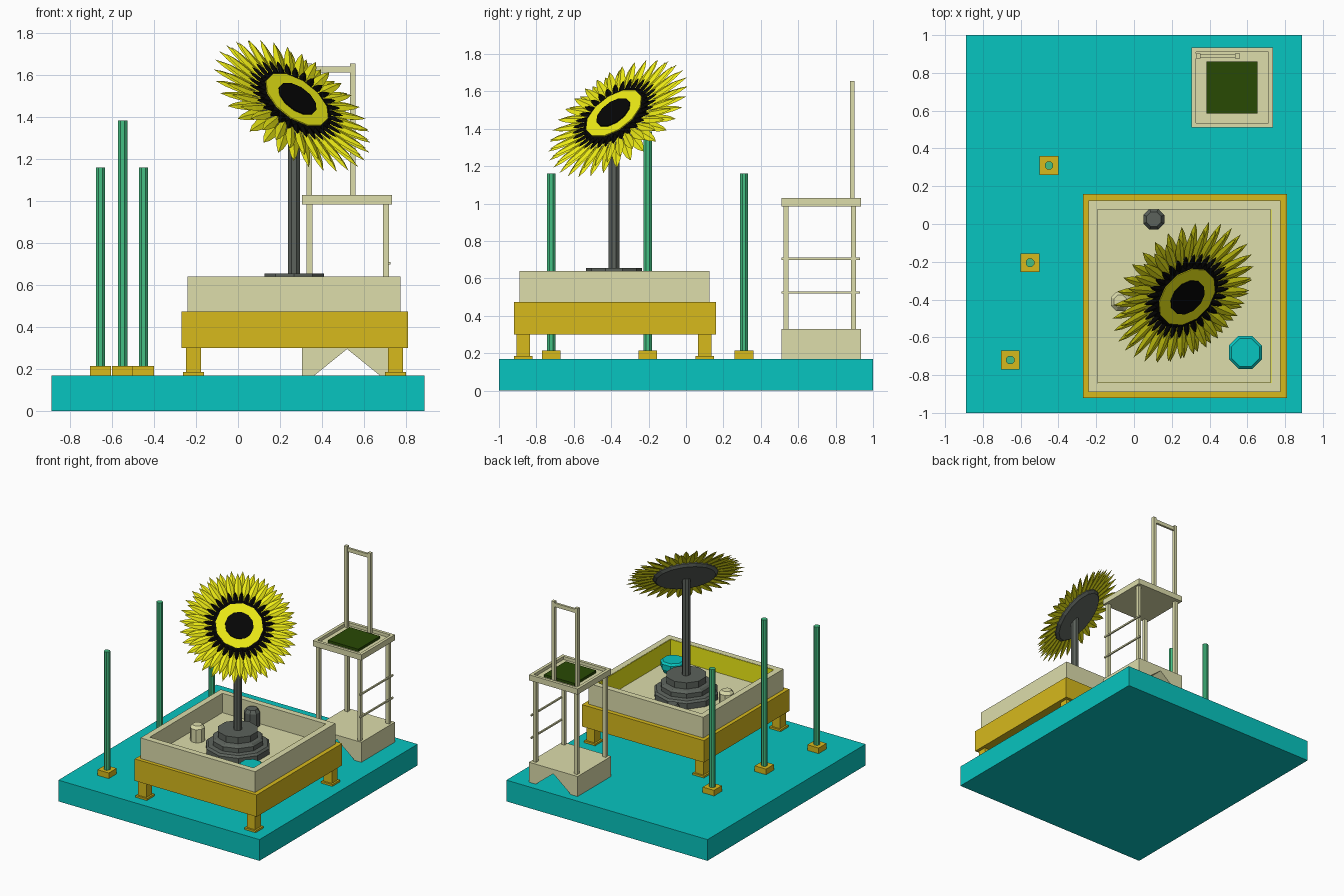
import bpy, bmesh, math
from mathutils import Vector, Matrix

if "Cube" in bpy.data.objects:
    bpy.data.objects.remove(bpy.data.objects["Cube"])

def mat(name, rgb):
    m = bpy.data.materials.new(name)
    m.diffuse_color = [(c / 255) ** 2.2 for c in rgb] + [1]
    m.use_nodes = True
    m.node_tree.nodes["Principled BSDF"].inputs["Base Color"].default_value = m.diffuse_color
    return m

TEAL = mat("teal", (16, 195, 190))
GOLD = mat("gold", (214, 184, 34))
CREAM = mat("cream", (220, 220, 170))
GREY = mat("grey", (92, 98, 92))
GREEN = mat("green", (70, 190, 130))
DARK = mat("dark_green", (45, 75, 12))
YELLOW = mat("yellow", (238, 236, 28))
BLACK = mat("black", (14, 14, 14))

def finish(name, bm, m):
    me = bpy.data.meshes.new(name)
    bm.to_mesh(me)
    bm.free()
    me.materials.append(m)
    ob = bpy.data.objects.new(name, me)
    bpy.context.collection.objects.link(ob)
    return ob

def box(name, x0, x1, y0, y1, z0, z1, m):
    bm = bmesh.new()
    bmesh.ops.create_cube(bm, size=1)
    for v in bm.verts:
        v.co = ((x0 + x1) / 2 + v.co.x * (x1 - x0), (y0 + y1) / 2 + v.co.y * (y1 - y0),
                (z0 + z1) / 2 + v.co.z * (z1 - z0))
    return finish(name, bm, m)

def lathe(name, prof, n, m, xf):
    """Closed n-sided turned solid from (radius, height) points."""
    bm = bmesh.new()
    rings = [[bm.verts.new((r * math.cos((i + .5) * math.tau / n), r * math.sin((i + .5) * math.tau / n), z))
              for i in range(n)] for r, z in prof]
    for a, b in zip(rings, rings[1:]):
        for i in range(n):
            j = (i + 1) % n
            bm.faces.new((a[i], a[j], b[j], b[i]))
    bm.faces.new(rings[0][::-1])
    bm.faces.new(rings[-1])
    bm.transform(xf)
    return finish(name, bm, m)

def at(x, y, z=0):
    return Matrix.Translation((x, y, z))

def tray(name, x0, x1, y0, y1, z0, z1, t, floor, m):
    """Open box: outer block with its top inset and pushed down to the floor."""
    bm = bmesh.new()
    def ring(d, z):
        return [bm.verts.new(p) for p in ((x0 + d, y0 + d, z), (x1 - d, y0 + d, z),
                                          (x1 - d, y1 - d, z), (x0 + d, y1 - d, z))]
    rs = [ring(0, z0), ring(0, z1), ring(t, z1), ring(t, floor)]
    for a, b in zip(rs, rs[1:]):
        for i in range(4):
            j = (i + 1) % 4
            bm.faces.new((a[i], a[j], b[j], b[i]))
    bm.faces.new(rs[0][::-1])
    bm.faces.new(rs[-1])
    return finish(name, bm, m)

# Ground slab
box("base_slab", -.89, .89, -1, 1, 0, .17, TEAL)

# Planter: frame, legs, tray with two yellow inner panels
box("planter_frame", -.27, .81, -.92, .16, .30, .475, GOLD)
for i, x in enumerate((-.213, .75)):
    for j, y in enumerate((-.87, .10)):
        box(f"planter_leg_{i}{j}", x - .036, x + .036, y - .036, y + .036, .17, .30, GOLD)
        box(f"planter_foot_{i}{j}", x - .05, x + .05, y - .05, y + .05, .17, .185, GOLD)
tray("planter_tray", -.24, .775, -.89, .125, .475, .64, .048, .485, CREAM)
box("front_inner_panel", -.19, .727, -.842, -.838, .485, .638, YELLOW)
box("right_inner_panel", .723, .727, -.842, .077, .485, .638, YELLOW)

# Pots inside the planter
lathe("grey_pot", [(.06, .485), (.06, .595), (.042, .62)], 8, GREY, at(.105, .025))
lathe("cream_pot", [(.055, .485), (.055, .59), (.036, .612)], 8, CREAM, at(-.072, -.41))
lathe("teal_bowl", [(.075, .485), (.095, .52), (.095, .56), (.08, .575)], 8, TEAL, at(.59, -.68))

# Stepped pedestal and stem
PX, PY = .268, -.385
lathe("pedestal", [(.24, .485), (.24, .53), (.225, .545), (.19, .55), (.19, .585), (.175, .60),
                   (.15, .605), (.15, .655)], 10, GREY, at(PX, PY))
lathe("flower_stem", [(.031, .65), (.031, 1.43)], 8, GREY, at(PX, PY))

# Flower head, tilted to face front right and up
N = Vector((.51, -.51, .69)).normalized()
HEAD = Matrix.Translation((.265, -.37, 1.462)) @ N.to_track_quat('Z', 'Y').to_matrix().to_4x4()
lathe("flower_back", [(.22, -.03), (.24, -.012), (.24, 0)], 16, GREY, HEAD)
lathe("seed_disc", [(.2, 0), (.2, .02), (.18, .028)], 16, BLACK, HEAD)
lathe("yellow_ring", [(.175, .02), (.175, .034)], 12, YELLOW, HEAD)
lathe("flower_centre", [(.105, .03), (.105, .04)], 12, BLACK, HEAD)

def petals(name, n, r0, r1, w, z, lift, phase, m):
    """Ring of pointed leaves, each creased along its middle."""
    bm = bmesh.new()
    for k in range(n):
        rot = Matrix.Rotation((k + phase) * math.tau / n, 4, 'Z')
        rows = [(r0, w * .3, 0), (r0 + (r1 - r0) * .5, w * .5, lift * .5), (r0 + (r1 - r0) * .8, w * .3, lift * .8)]
        vs = [[bm.verts.new(rot @ Vector((r, s * h, z + dz + (.008 if s == 0 else 0)))) for s in (-1, 0, 1)]
              for r, h, dz in rows]
        tip = bm.verts.new(rot @ Vector((r1, 0, z + lift)))
        for a, b in zip(vs, vs[1:]):
            bm.faces.new((a[0], b[0], b[1], a[1]))
            bm.faces.new((a[1], b[1], b[2], a[2]))
        bm.faces.new((vs[-1][0], tip, vs[-1][1]))
        bm.faces.new((vs[-1][1], tip, vs[-1][2]))
    bm.transform(HEAD)
    return finish(name, bm, m)

petals("outer_petals", 32, .19, .435, .062, -.008, -.005, 0, YELLOW)
petals("inner_petals", 32, .19, .405, .055, .002, .02, .5, YELLOW)
petals("black_florets", 32, .16, .265, .036, .018, .008, 0, BLACK)

# Three marker poles on square feet
for i, (x, y, h) in enumerate(((-.45, .31, 1.16), (-.55, -.205, 1.385), (-.655, -.72, 1.16))):
    box(f"pole_foot_{i}", x - .05, x + .05, y - .05, y + .05, .17, .215, GOLD)
    lathe(f"pole_{i}", [(.024, .215), (.024, h)], 8, GREEN, at(x, y))

# Tall chair: notched plinth extruded along y
bm = bmesh.new()
prof = [(.305, .17), (.365, .17), (.52, .295), (.675, .17), (.735, .17), (.735, .33), (.305, .33)]
f = bm.faces.new([bm.verts.new((x, .51, z)) for x, z in prof])
ext = bmesh.ops.extrude_face_region(bm, geom=[f])
bmesh.ops.translate(bm, vec=(0, .425, 0), verts=[g for g in ext["geom"] if isinstance(g, bmesh.types.BMVert)])
bmesh.ops.recalc_face_normals(bm, faces=bm.faces)
finish("chair_plinth", bm, CREAM)

# Chair posts, rungs, seat and back
for i, x in enumerate((.34, .705)):
    for j, y in enumerate((.535, .895)):
        box(f"chair_post_{i}{j}", x - .014, x + .014, y - .014, y + .014, .33, .985, CREAM)
for i, z in enumerate((.525, .705)):
    box(f"chair_rung_{i}", .715, .727, .51, .93, z - .006, z + .006, CREAM)
tray("chair_seat", .305, .735, .51, .935, .985, 1.03, .024, 1.005, CREAM)
box("seat_pad", .385, .655, .585, .86, 1.005, 1.025, DARK)
for i, x in enumerate((.34, .547)):
    box(f"back_upright_{i}", x - .013, x + .013, .876, .902, 1.005, 1.655, CREAM)
box("back_top_bar", .34, .547, .88, .898, 1.612, 1.642, CREAM)
